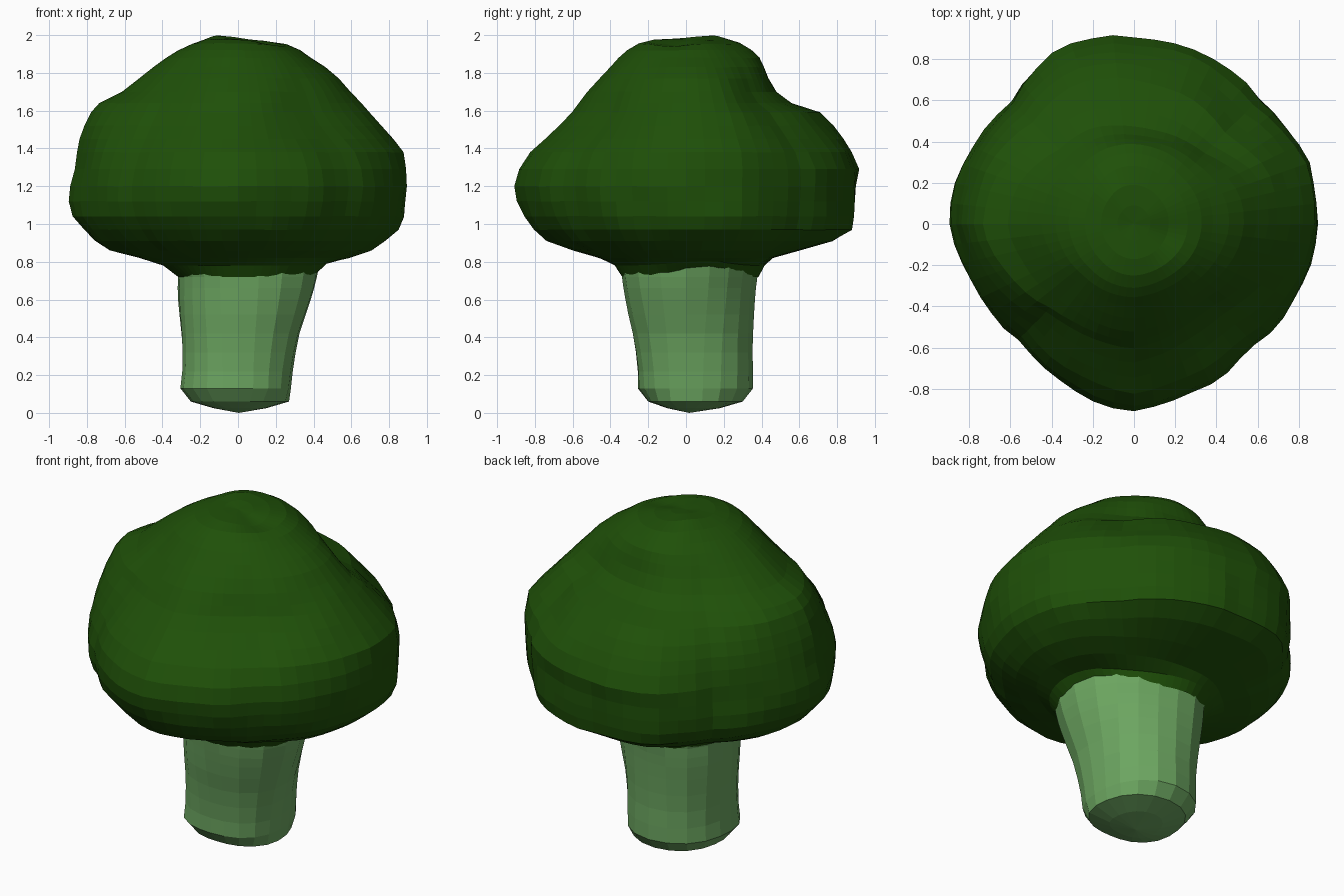
import bpy, bmesh, math
from mathutils import Vector, noise

if "Cube" in bpy.data.objects:
    bpy.data.objects.remove(bpy.data.objects["Cube"])

# Profiles: height, then reach to the left, right, front and back
CROWN = [
    (0.72, .31, .42, .33, .38), (0.78, .39, .47, .37, .41), (0.82, .52, .59, .46, .46),
    (0.86, .68, .71, .60, .60), (0.91, .76, .78, .74, .77), (0.97, .82, .85, .81, .88),
    (1.04, .88, .88, .86, .89), (1.12, .895, .885, .895, .89), (1.20, .885, .89, .91, .89),
    (1.29, .865, .89, .885, .905), (1.38, .85, .88, .82, .87), (1.45, .835, .83, .75, .83),
    (1.52, .81, .775, .68, .78), (1.59, .775, .71, .61, .71), (1.64, .73, .66, .575, .56),
    (1.70, .61, .60, .53, .48), (1.77, .52, .535, .46, .435), (1.83, .45, .46, .40, .41),
    (1.88, .385, .38, .355, .385), (1.92, .32, .325, .31, .34), (1.955, .24, .26, .25, .28),
    (1.975, .16, .17, .17, .19), (1.98, .08, .08, .08, .09),
]
STEM = [
    (0.025, .13, .15, .10, .18), (0.06, .25, .27, .20, .30), (0.13, .305, .28, .255, .355),
    (0.22, .295, .29, .255, .355), (0.32, .293, .305, .265, .352), (0.42, .297, .325, .28, .355),
    (0.52, .305, .358, .30, .36), (0.60, .31, .385, .312, .365), (0.66, .31, .403, .32, .37),
    (0.72, .308, .418, .328, .378), (0.79, .33, .43, .335, .385),
]
# Crown outline seen from above, every 22.5 degrees from +x
PLAN = [.885, .905, .86, .91, .915, .945, .855, .89, .895, .84, .80, .855, .91, .862, .835, .86]


def quad(t, l, r, f, b):
    c, s = math.cos(t), math.sin(t)
    return 1 / math.hypot(c / (r if c > 0 else l), s / (b if s > 0 else f))


def plan_factor(t):
    u = (t / math.tau * 16) % 16
    i, k = int(u), u % 1
    return (PLAN[i] * (1 - k) + PLAN[(i + 1) % 16] * k) / quad(t, .895, .885, .91, .915)


def gauss(x, y, cx, cy, w):
    return math.exp(-((x - cx) ** 2 + (y - cy) ** 2) / (w * w))


def toward(t, degrees):
    return max(0, math.cos(t - math.radians(degrees))) ** 6


def skew(t, z):
    # the upper stem is wider from front right to back left
    return 1 - .09 * math.sin(2 * t) * min(max((z - .15) / .5, 0), 1)


def crown_point(t, row):
    z = row[0]
    w = min(max((z - .76) / .14, 0), 1) * min(max((2.1 - z) / .5, .2), 1)
    r = quad(t, *row[1:]) * (1 + (plan_factor(t) - 1) * w)
    # flatter slopes on the right-hand corners
    slope = math.exp(-((z - 1.58) / .17) ** 2)
    r *= 1 - slope * (.09 * toward(t, 315) + .08 * toward(t, 50))
    if z < .8:
        r *= skew(t, z)
    x, y = r * math.cos(t), r * math.sin(t)
    if z < .8:  # wavy lower edge where the leaves meet the stem
        z += .05 * gauss(x, y, .40, .08, .2) * (1 if z < .75 else .5)
    p = Vector((x, y, z))
    if z > .85:  # gentle lumps and a shallow hollow on the top
        p += Vector((x, y, (z - 1.3) * .4)) * (.02 * noise.noise(p * 4.5))
        if z > 1.75:
            p.z += .022 * gauss(x, y, -.11, .14, .11) - .03 * gauss(x, y, .17, -.05, .1)
    return p


def stem_point(t, row):
    r = quad(t, *row[1:]) * (1 + .04 * math.sin(2 * t) ** 2) * skew(t, row[0])
    return Vector((r * math.cos(t), r * math.sin(t), row[0]))


def loft(name, rows, sides, point, colour, bottom=None, top=None):
    bm = bmesh.new()
    rings = [[bm.verts.new(point(math.tau * i / sides, row)) for i in range(sides)] for row in rows]
    for a, b in zip(rings, rings[1:]):
        for i in range(sides):
            j = (i + 1) % sides
            bm.faces.new((a[i], a[j], b[j], b[i]))
    # close the ends with fans, wound to face outwards
    for ring, z, down in ((rings[0], bottom, True), (rings[-1], top, False)):
        if z is not None:
            mid = sum((v.co for v in ring), Vector()) / sides
            v = bm.verts.new((mid.x, mid.y, z))
            for i in range(sides):
                a, b = ring[i], ring[(i + 1) % sides]
                bm.faces.new((b, a, v) if down else (a, b, v))
    me = bpy.data.meshes.new(name)
    bm.to_mesh(me)
    bm.free()
    me.materials.append(colour)
    ob = bpy.data.objects.new(name, me)
    bpy.context.collection.objects.link(ob)
    return ob


def material(name, rgb):
    m = bpy.data.materials.new(name)
    m.diffuse_color = (*rgb, 1)
    m.use_nodes = True
    m.node_tree.nodes["Principled BSDF"].inputs["Base Color"].default_value = m.diffuse_color
    return m


# Stalk and leafy head
loft("stem", STEM, 20, stem_point, material("pale green", (.15, .38, .118)), bottom=0)
loft("crown", CROWN, 56, crown_point, material("dark green", (.0135, .08, .0025)), top=1.978)
